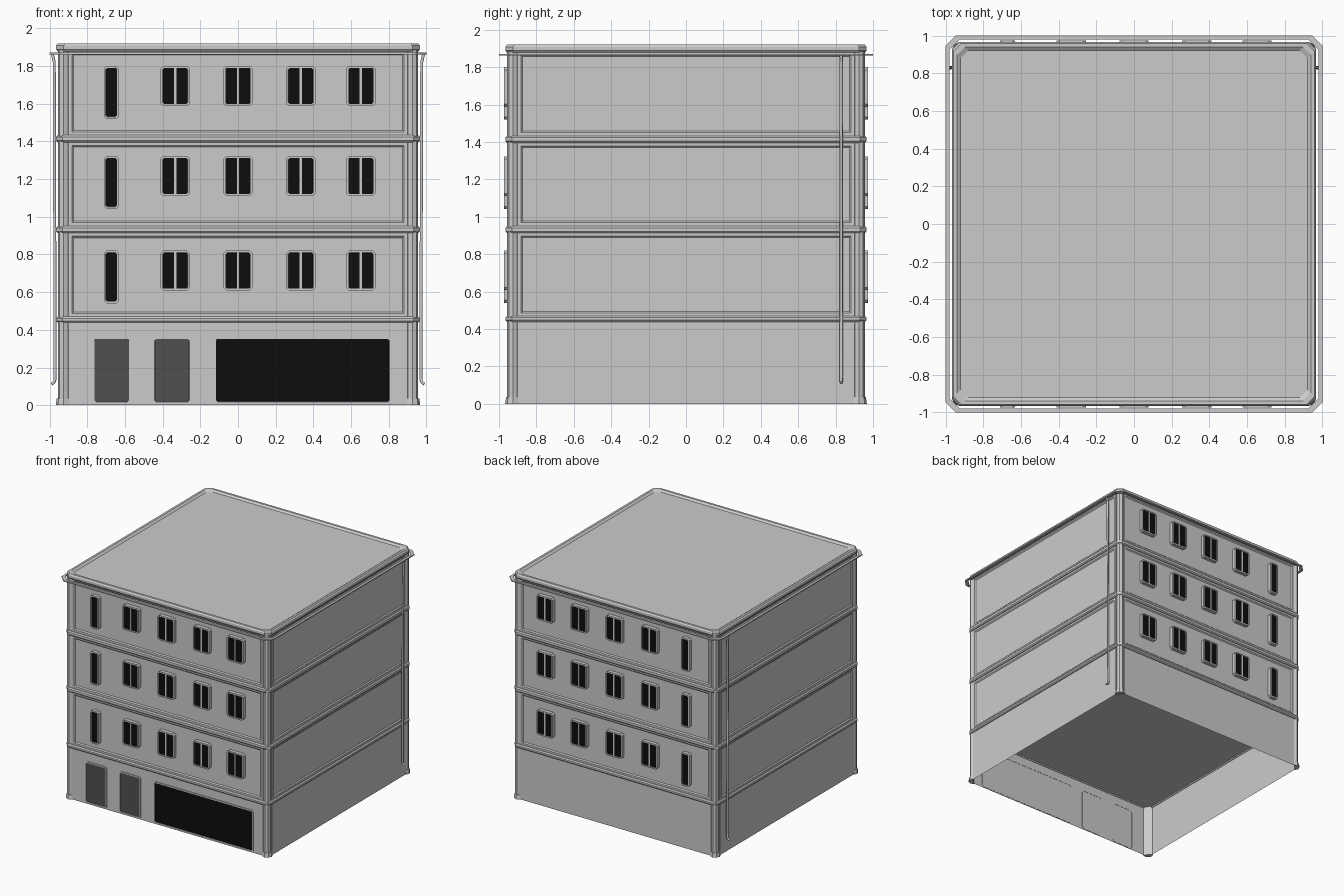
import bpy, bmesh, math
from mathutils import Matrix

if "Cube" in bpy.data.objects:
    bpy.data.objects.remove(bpy.data.objects["Cube"])


def material(name, v):
    m = bpy.data.materials.new(name)
    m.diffuse_color = (v, v, v, 1)
    m.use_nodes = True
    m.node_tree.nodes["Principled BSDF"].inputs["Base Color"].default_value = m.diffuse_color
    return m


GLASS = material("dark_glass", 0.004)
DOOR = material("door_grey", 0.08)


def finish(name, bm, mats=()):
    me = bpy.data.meshes.new(name)
    bm.to_mesh(me)
    bm.free()
    for m in mats:
        me.materials.append(m)
    ob = bpy.data.objects.new(name, me)
    bpy.context.collection.objects.link(ob)
    return ob


def octagon(r, c):
    """Square outline of half-width r with corners cut by c."""
    k = r - c
    return [(r, -k), (r, k), (k, r), (-k, r), (-r, k), (-r, -k), (-k, -r), (k, -r)]


def loft(profile, c, closed=False, cap=False):
    """Sweep (half-width, z) profile points round the chamfered square."""
    bm = bmesh.new()
    rings = [[bm.verts.new((x, y, z)) for x, y in octagon(r, c)] for r, z in profile]
    pairs = list(zip(rings, rings[1:])) + ([(rings[-1], rings[0])] if closed else [])
    for a, b in pairs:
        for i in range(8):
            j = (i + 1) % 8
            bm.faces.new((a[i], a[j], b[j], b[i]))
    if cap:
        bm.faces.new(rings[-1])
    if closed:
        bmesh.ops.recalc_face_normals(bm, faces=bm.faces[:])
    return bm


# Wall shell, open below, with sunken panels on the upper storeys
levels = [0, 0.45, 0.467, 0.915, 0.95, 1.397, 1.432, 1.885]
bm = loft([(0.95, z) for z in levels], 0.05)
bm.normal_update()
panels = [f for f in bm.faces if f.calc_area() > 0.5 and f.calc_center_median().z > 0.5]
bmesh.ops.inset_individual(bm, faces=panels, thickness=0.026, depth=0)
bmesh.ops.inset_individual(bm, faces=panels, thickness=0.012, depth=-0.008)
finish("walls", bm)

# Ceiling of the hollow ground storey
bm = bmesh.new()
bm.faces.new([bm.verts.new((x, y, 0.45)) for x, y in reversed(octagon(0.95, 0.05))])
finish("ground_ceiling", bm)

# Cornices between storeys
for n, (a, b) in enumerate([(0.438, 0.47), (0.913, 0.95), (1.395, 1.433)]):
    prof = [(0.945, a), (0.957, a), (0.965, a + 0.009), (0.965, b - 0.009),
            (0.957, b), (0.945, b)]
    finish(f"cornice_{n + 1}", loft(prof, 0.034, closed=True))

# Roof with low parapet
prof = [(0.94, 1.878), (0.957, 1.878), (0.965, 1.888), (0.965, 1.908), (0.957, 1.92),
        (0.938, 1.92), (0.92, 1.907)]
finish("roof", loft(prof, 0.04, cap=True))

# Thin gutter rail round the eaves
finish("gutter", loft([(0.98, 1.862), (1.0, 1.862), (1.0, 1.871), (0.98, 1.871)],
                      0.055, closed=True))


# Half-octagon corner columns with feet
def half_column(name, corner, r, z0, z1, r_top):
    bm = bmesh.new()
    sx, sy = corner
    mid = math.atan2(sy, sx)
    rows = []
    for z, rad in ((z0, r), (z1, r_top)):
        rows.append([bm.verts.new((0.925 * sx + rad * math.cos(mid + a * math.pi / 4),
                                   0.925 * sy + rad * math.sin(mid + a * math.pi / 4), z))
                     for a in range(-2, 3)])
    lo, hi = rows
    for i in range(5):
        j = (i + 1) % 5
        bm.faces.new((lo[i], lo[j], hi[j], hi[i]))
    bm.faces.new(lo[::-1])
    bm.faces.new(hi)
    finish(name, bm)


for n, corner in enumerate([(1, 1), (-1, 1), (-1, -1), (1, -1)]):
    half_column(f"corner_column_{n + 1}", corner, 0.031, 0, 1.885, 0.031)
    half_column(f"column_foot_{n + 1}", corner, 0.042, 0, 0.036, 0.037)


# Framed openings: rounded frame with sunken pane
def opening(name, x0, x1, z0, z1, y, back, mat, rim=0.011, mullion=False, mirror=False):
    c = 0.014
    pts = [(x0 + c, z0), (x1 - c, z0), (x1, z0 + c), (x1, z1 - c),
           (x1 - c, z1), (x0 + c, z1), (x0, z1 - c), (x0, z0 + c)]
    bm = bmesh.new()
    f = [bm.verts.new((x, y, z)) for x, z in pts]
    b = [bm.verts.new((x, back, z)) for x, z in pts]
    pane = bm.faces.new(f)
    for i in range(8):
        j = (i + 1) % 8
        bm.faces.new((f[j], f[i], b[i], b[j]))
    bm.normal_update()
    bmesh.ops.inset_individual(bm, faces=[pane], thickness=rim, depth=0)
    bmesh.ops.inset_individual(bm, faces=[pane], thickness=0.001, depth=-0.006)
    pane.material_index = 1
    if mullion:
        m = Matrix.Translation(((x0 + x1) / 2, y + 0.005, (z0 + z1) / 2))
        bmesh.ops.create_cube(bm, size=1, matrix=m @ Matrix.Diagonal(
            (0.013, 0.008, z1 - z0 - 0.02, 1)))
    ob = finish(name, bm, (None, mat))
    if mirror:
        mod = ob.modifiers.new("front_and_back", 'MIRROR')
        mod.use_axis = (False, True, False)


# Three storeys of windows, front and back
for n, top in enumerate((0.82, 1.322, 1.80)):
    opening(f"tall_window_{n + 1}", -0.712, -0.632, top - 0.28, top, -0.973, -0.935,
            GLASS, mirror=True)
    for k, x in enumerate((-0.333, 0.0, 0.333, 0.652)):
        opening(f"window_{n + 1}_{k + 1}", x - 0.077, x + 0.077, top - 0.212, top,
                -0.973, -0.935, GLASS, mullion=True, mirror=True)

# Doors and shop window on the front only
opening("left_door", -0.772, -0.568, 0.008, 0.362, -0.957, -0.948, DOOR)
opening("right_door", -0.452, -0.248, 0.008, 0.362, -0.957, -0.948, DOOR)
opening("shop_window", -0.127, 0.813, 0.008, 0.362, -0.957, -0.948, GLASS)

# Downspouts on both sides with kicked-out ends
for s, side in ((1, "right"), (-1, "left")):
    cu = bpy.data.curves.new(side + "_downspout", 'CURVE')
    cu.dimensions = '3D'
    cu.bevel_depth = 0.009
    cu.bevel_resolution = 1
    cu.use_fill_caps = True
    path = [(0.985, 1.866), (0.975, 1.82), (0.97, 0.14), (0.975, 0.122), (0.99, 0.112)]
    sp = cu.splines.new('POLY')
    sp.points.add(len(path) - 1)
    for p, (x, z) in zip(sp.points, path):
        p.co = (s * x, 0.83, z, 1)
    bpy.context.collection.objects.link(bpy.data.objects.new(side + "_downspout", cu))
